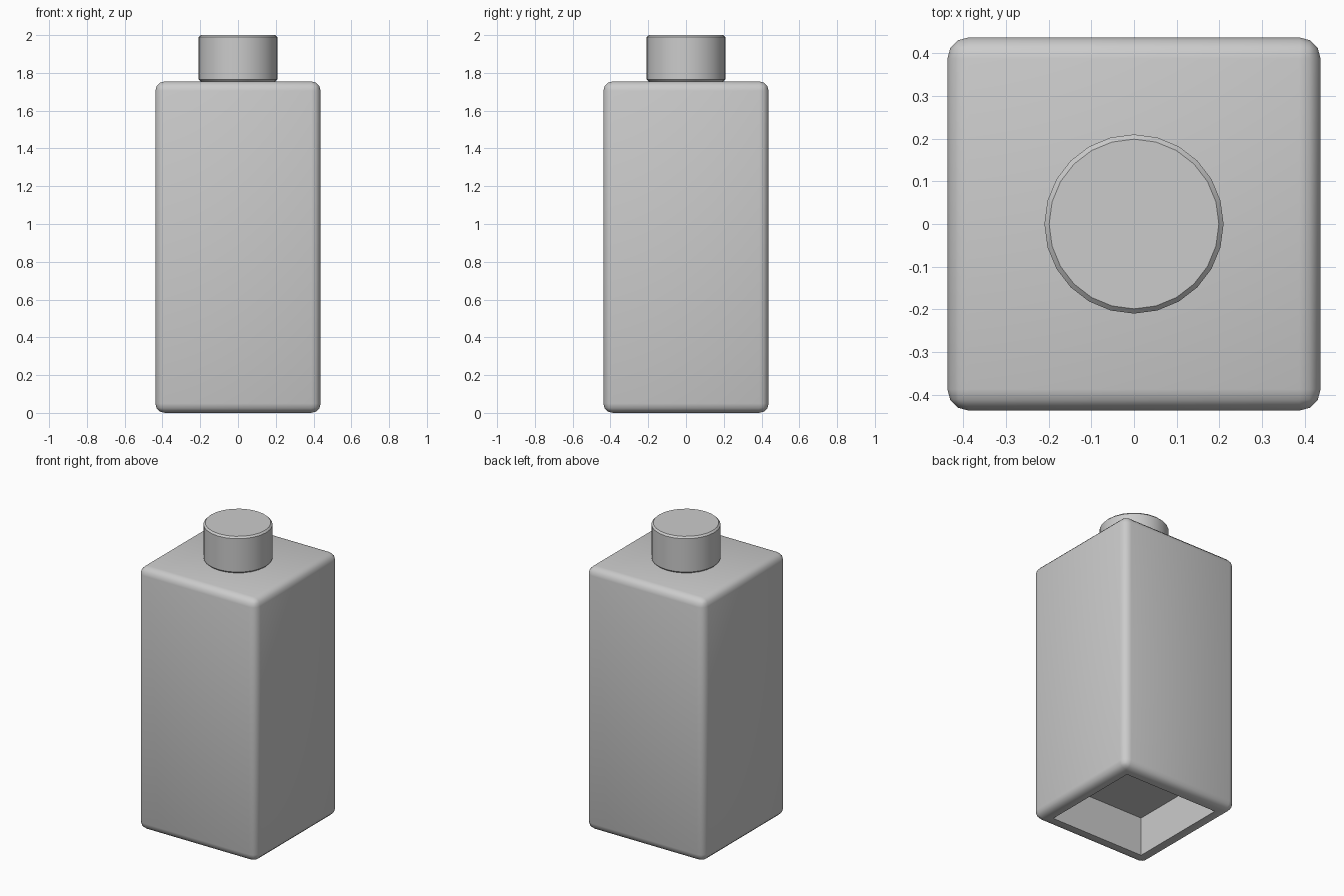
import bpy, bmesh

if "Cube" in bpy.data.objects:
    bpy.data.objects.remove(bpy.data.objects["Cube"])

BODY, HEIGHT, BEVEL = 0.875, 1.755, 0.05
CAP_R, TOP = 0.21, 2.0


def make_object(name, bm):
    mesh = bpy.data.meshes.new(name)
    bm.to_mesh(mesh)
    bm.free()
    obj = bpy.data.objects.new(name, mesh)
    bpy.context.collection.objects.link(obj)
    bpy.ops.object.select_all(action='DESELECT')
    obj.select_set(True)
    bpy.context.view_layer.objects.active = obj
    bpy.ops.object.shade_smooth_by_angle(angle=0.7)
    return obj


# Square bottle body with rounded edges
bm = bmesh.new()
bmesh.ops.create_cube(bm, size=1)
bmesh.ops.scale(bm, vec=(BODY, BODY, HEIGHT), verts=bm.verts)
bmesh.ops.translate(bm, vec=(0, 0, HEIGHT / 2), verts=bm.verts)
bmesh.ops.bevel(bm, geom=bm.edges[:], offset=BEVEL, segments=3,
                profile=0.5, affect='EDGES')

# Square recess pushed up into the underside
base = min(bm.faces, key=lambda f: f.calc_center_median().z)
bmesh.ops.inset_region(bm, faces=[base], thickness=0.04, use_even_offset=True)
walls = bmesh.ops.extrude_discrete_faces(bm, faces=[base])
bmesh.ops.translate(bm, vec=(0, 0, 0.26), verts=walls['faces'][0].verts[:])
bmesh.ops.recalc_face_normals(bm, faces=bm.faces)
make_object("bottle_body", bm)

# Round screw cap with a narrow chamfer at both rims
bm = bmesh.new()
depth = TOP - HEIGHT
bmesh.ops.create_cone(bm, cap_ends=True, segments=24, radius1=CAP_R,
                      radius2=CAP_R, depth=depth)
bmesh.ops.translate(bm, vec=(0, 0, HEIGHT + depth / 2), verts=bm.verts)
rims = [e for e in bm.edges if abs(e.verts[0].co.z - e.verts[1].co.z) < 1e-4]
bmesh.ops.bevel(bm, geom=rims, offset=0.011, segments=1, affect='EDGES')
make_object("bottle_cap", bm)
